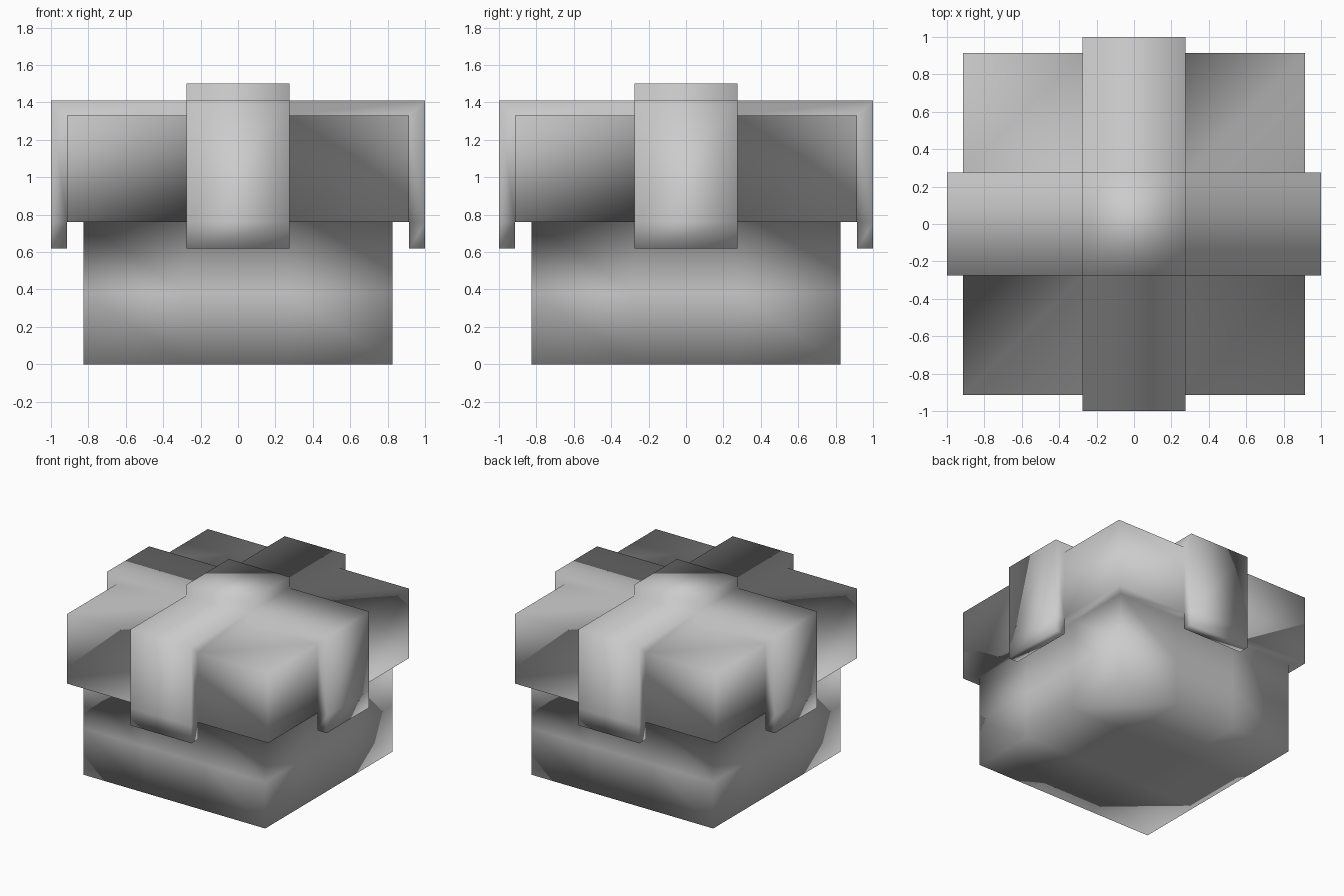
import bpy, bmesh
from mathutils import Vector

if "Cube" in bpy.data.objects:
    bpy.data.objects.remove(bpy.data.objects["Cube"])

BODY, LID, OUT, BAND = 0.825, 0.915, 1.0, 0.275   # half widths
Z_LID, Z_TOP, Z_BAND, Z_KNOT, Z_TAIL = 0.76, 1.33, 1.41, 1.50, 0.62

bm = bmesh.new()


def extrude(pick, move):
    """Extrude the faces chosen by pick(centre, normal); move() places new corners."""
    bm.normal_update()
    faces = [f for f in bm.faces if pick(f.calc_center_median(), f.normal)]
    geom = bmesh.ops.extrude_face_region(bm, geom=faces)["geom"]
    old = [f for f in faces if f.is_valid]
    if old:
        bmesh.ops.delete(bm, geom=old, context='FACES')
    for v in geom:
        if isinstance(v, bmesh.types.BMVert):
            v.co = move(v.co.copy())


def widen(co, limit, to):
    """Push coordinates lying beyond limit out to the given half width."""
    for i in (0, 1):
        if abs(co[i]) > limit:
            co[i] = to if co[i] > 0 else -to
    return co


def at_height(z):
    return lambda co: Vector((co.x, co.y, z))


def on_band(c):
    return min(abs(c.x), abs(c.y)) < BAND - 0.05


# box body, divided where the ribbon runs
bmesh.ops.create_cube(bm, size=1)
for v in bm.verts:
    v.co = (v.co.x * 2 * BODY, v.co.y * 2 * BODY, (v.co.z + 0.5) * Z_LID)
cuts = [((s * BAND, 0, 0), (1, 0, 0)) for s in (-1, 1)]
cuts += [((0, s * BAND, 0), (0, 1, 0)) for s in (-1, 1)]
cuts.append(((0, 0, Z_LID / 2), (0, 0, 1)))
for co, no in cuts:
    bmesh.ops.bisect_plane(bm, geom=bm.verts[:] + bm.edges[:] + bm.faces[:],
                           plane_co=co, plane_no=no)

# lid: overhanging rim, then raised
extrude(lambda c, n: n.z > 0.9, lambda co: widen(co, 0.8, LID))
extrude(lambda c, n: n.z > 0.9 and c.z > Z_LID - 0.01, at_height(Z_TOP))


# ribbon bands over the top and down the four sides of the lid
def wrap(co):
    co = widen(co, 0.9, OUT)
    if co.z > Z_TOP - 0.01:
        co.z = Z_BAND
    return co


extrude(lambda c, n: c.z > Z_LID + 0.1 and on_band(c), wrap)

# ribbon tails hanging below the lid
extrude(lambda c, n: n.z < -0.9 and abs(c.z - Z_LID) < 0.01 and on_band(c)
        and max(abs(c.x), abs(c.y)) > LID + 0.01, at_height(Z_TAIL))

# raised square where the bands cross
extrude(lambda c, n: n.z > 0.9 and c.z > Z_BAND - 0.01
        and max(abs(c.x), abs(c.y)) < 0.1, at_height(Z_KNOT))

bmesh.ops.recalc_face_normals(bm, faces=bm.faces[:])
for f in bm.faces:
    f.smooth = True
mesh = bpy.data.meshes.new("gift_box")
bm.to_mesh(mesh)
bm.free()
bpy.context.collection.objects.link(bpy.data.objects.new("gift_box", mesh))
